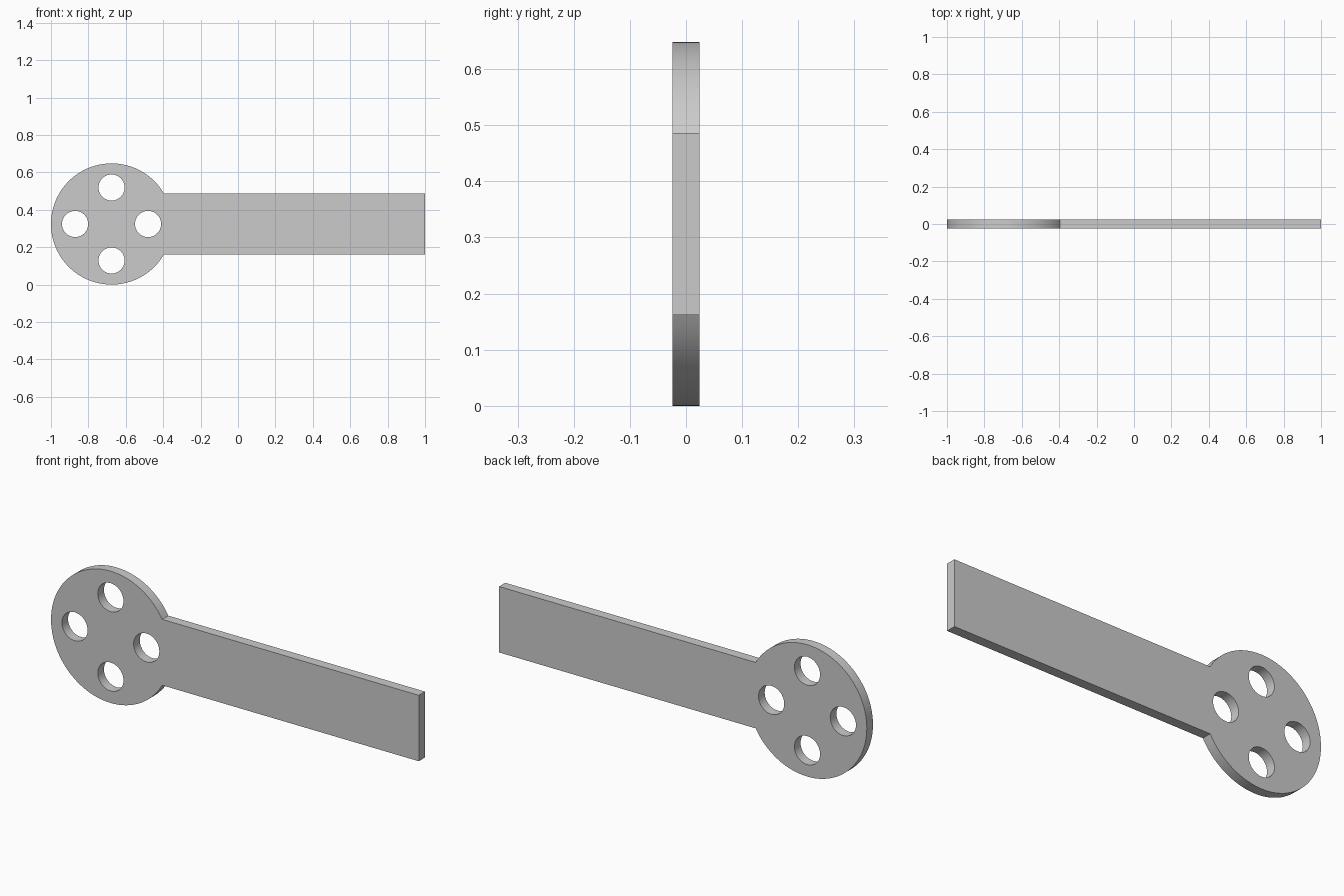
import bpy
import bmesh
from math import asin, cos, sin, pi

cube = bpy.data.objects.get("Cube")
if cube:
    bpy.data.objects.remove(cube, do_unlink=True)

# Main dimensions
RADIUS = 0.324
CENTRE_X = RADIUS - 1
HALF_WIDTH = RADIUS / 2
THICKNESS = 0.048
HOLE_RADIUS = 0.07
HOLE_OFFSET = 0.195


def arc(cx, cz, radius, start, end, steps):
    step = (end - start) / steps
    return [(cx + radius * cos(start + i * step), cz + radius * sin(start + i * step))
            for i in range(steps + 1)]


def add_loop(bm, points):
    verts = [bm.verts.new((x, -THICKNESS / 2, z)) for x, z in points]
    return [bm.edges.new((v, verts[i - 1])) for i, v in enumerate(verts)]


bm = bmesh.new()

# Outline: round head running into a straight bar
join = asin(HALF_WIDTH / RADIUS)
outline = arc(CENTRE_X, RADIUS, RADIUS, join, 2 * pi - join, 80)
outline += [(1, RADIUS - HALF_WIDTH), (1, RADIUS + HALF_WIDTH)]
edges = add_loop(bm, outline)

# Four round holes in a cross
for i in range(4):
    angle = i * pi / 2
    hole = arc(CENTRE_X + HOLE_OFFSET * cos(angle), RADIUS + HOLE_OFFSET * sin(angle),
               HOLE_RADIUS, 0, 2 * pi, 40)
    edges += add_loop(bm, hole[:-1])

# Fill the flat face and give it thickness
bmesh.ops.triangle_fill(bm, use_beauty=True, use_dissolve=False, edges=edges)
result = bmesh.ops.extrude_face_region(bm, geom=bm.faces[:])
moved = [g for g in result["geom"] if isinstance(g, bmesh.types.BMVert)]
bmesh.ops.translate(bm, verts=moved, vec=(0, THICKNESS, 0))
bmesh.ops.recalc_face_normals(bm, faces=bm.faces[:])

mesh = bpy.data.meshes.new("perforated_paddle")
bm.to_mesh(mesh)
bm.free()
plate = bpy.data.objects.new("perforated_paddle", mesh)
bpy.context.collection.objects.link(plate)

# Plain grey material
grey = bpy.data.materials.new("light grey")
grey.use_nodes = True
colour = (0.6, 0.6, 0.6, 1)
grey.diffuse_color = colour
grey.node_tree.nodes["Principled BSDF"].inputs["Base Color"].default_value = colour
mesh.materials.append(grey)

# Smooth rims with sharp edges
bpy.ops.object.select_all(action="DESELECT")
plate.select_set(True)
bpy.context.view_layer.objects.active = plate
bpy.ops.object.shade_smooth_by_angle(angle=pi / 6)
